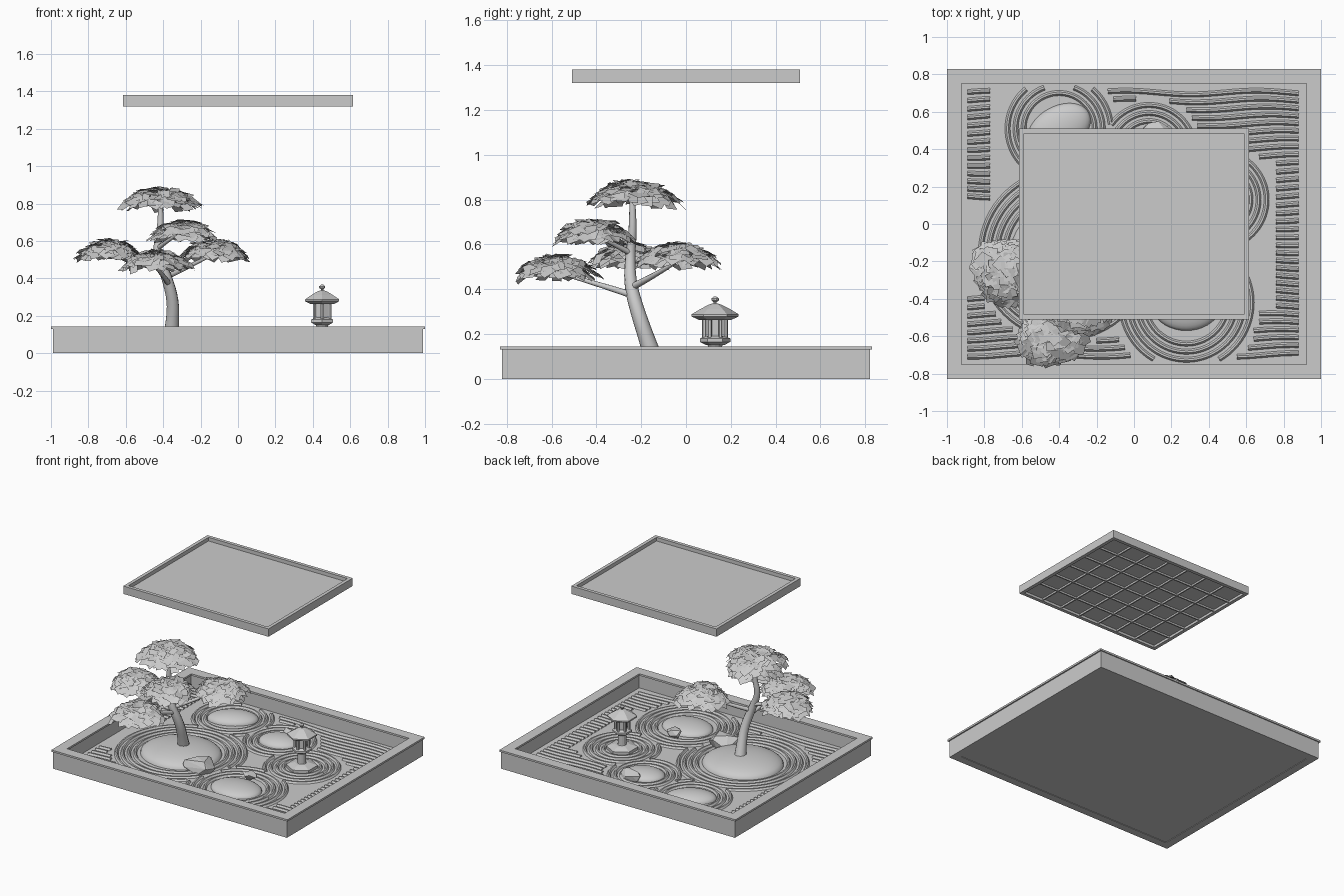
import bpy, bmesh, math, random
from mathutils import Vector, Matrix, noise

if "Cube" in bpy.data.objects:
    bpy.data.objects.remove(bpy.data.objects["Cube"])

random.seed(4)
SAND = 0.03


def finish(name, bm, smooth=False, recalc=True):
    if recalc:
        bmesh.ops.recalc_face_normals(bm, faces=bm.faces)
    me = bpy.data.meshes.new(name)
    bm.to_mesh(me)
    bm.free()
    ob = bpy.data.objects.new(name, me)
    bpy.context.collection.objects.link(ob)
    if smooth:
        bpy.ops.object.select_all(action='DESELECT')
        bpy.context.view_layer.objects.active = ob
        ob.select_set(True)
        bpy.ops.object.shade_smooth_by_angle(angle=math.radians(40))
    return ob


def add_box(bm, x0, x1, y0, y1, z0, z1):
    m = Matrix.Translation(((x0 + x1) / 2, (y0 + y1) / 2, (z0 + z1) / 2)) @ \
        Matrix.Diagonal((x1 - x0, y1 - y0, z1 - z0, 1))
    bmesh.ops.create_cube(bm, size=1, matrix=m)


def frame(name, hx, hy, w, z0, z1):
    # side rails run full depth, front and back rails sit between them
    bm = bmesh.new()
    for s in (-1, 1):
        a, b = sorted((s * hx, s * (hx - w)))
        add_box(bm, a, b, -hy, hy, z0, z1)
        a, b = sorted((s * hy, s * (hy - w)))
        add_box(bm, -hx + w, hx - w, a, b, z0, z1)
    return finish(name, bm)


# Tray with overhanging rim and sand bed
frame("tray_walls", 0.99, 0.822, 0.06, 0, 0.13)
frame("tray_rim", 1.0, 0.83, 0.078, 0.13, 0.144)
bm = bmesh.new()
add_box(bm, -0.93, 0.93, -0.762, 0.762, 0.004, SAND)
finish("sand_bed", bm)

# Hanging light panel: frame, sheet and lattice underneath
frame("canopy_frame", 0.615, 0.51, 0.026, 1.32, 1.38)
bm = bmesh.new()
add_box(bm, -0.589, 0.589, -0.484, 0.484, 1.338, 1.352)
finish("canopy_sheet", bm)
bm = bmesh.new()
for i in range(1, 7):
    x = -0.589 + 1.178 * i / 7
    add_box(bm, x - 0.005, x + 0.005, -0.484, 0.484, 1.325, 1.338)
for i in range(1, 6):
    y = -0.484 + 0.968 * i / 6
    add_box(bm, -0.589, 0.589, y - 0.005, y + 0.005, 1.325, 1.338)
finish("canopy_lattice", bm)

# Mounds: x, y, half sizes, turn, height
mounds = [(-0.37, -0.16, 0.29, 0.27, 0.0, 0.075), (-0.40, 0.51, 0.18, 0.12, 0.5, 0.055),
          (0.08, 0.39, 0.15, 0.12, 0.2, 0.05), (0.28, -0.42, 0.19, 0.15, 0.0, 0.05)]
for n, (cx, cy, rx, ry, turn, h) in enumerate(mounds):
    bm = bmesh.new()
    rings, seg, rot = 8, 40, Matrix.Rotation(turn, 3, 'Z')
    grid = []
    for i in range(rings):
        t = math.pi / 2 * i / rings
        grid.append([bm.verts.new(rot @ Vector((rx * math.cos(t) * math.cos(a), ry * math.cos(t) * math.sin(a),
                     h * math.sin(t))) + Vector((cx, cy, SAND)))
                     for a in [math.tau * k / seg for k in range(seg)]])
    top = bm.verts.new((cx, cy, SAND + h))
    for i in range(rings):
        for k in range(seg):
            j = (k + 1) % seg
            if i < rings - 1:
                bm.faces.new((grid[i][k], grid[i][j], grid[i + 1][j], grid[i + 1][k]))
            else:
                bm.faces.new((grid[i][k], grid[i][j], top))
    finish(f"mound_{n + 1}", bm, True)

# Raked sand: concentric rings plus wavy lines, clipped against each other
centres = [(-0.37, -0.16, 0.32, 4), (-0.40, 0.51, 0.19, 3), (0.08, 0.39, 0.16, 3),
           (0.28, -0.42, 0.22, 4), (0.45, 0.13, 0.13, 4)]
STEP = 0.043


def outer(c):
    return c[2] + STEP * (c[3] - 1)


def sweep_ridge(bm, pts):
    if len(pts) < 4:
        return
    rows = []
    for i, p in enumerate(pts):
        d = (pts[min(i + 1, len(pts) - 1)] - pts[max(i - 1, 0)]).normalized()
        s = Vector((-d.y, d.x, 0))
        rows.append([bm.verts.new(p + s * o + Vector((0, 0, z)))
                     for o, z in ((-0.014, 0), (-0.005, 0.013), (0.005, 0.013), (0.014, 0))])
    for a, b in zip(rows, rows[1:]):
        for k in range(3):
            bm.faces.new((a[k], b[k], b[k + 1], a[k + 1]))
    bm.faces.new(rows[0])
    bm.faces.new(rows[-1][::-1])


def sweep_allowed(bm, pts, allowed):
    run = []
    for p in pts:
        if allowed(p):
            run.append(p)
        else:
            sweep_ridge(bm, run)
            run = []
    sweep_ridge(bm, run)


bm = bmesh.new()
for n, c in enumerate(centres):
    others = [o for m, o in enumerate(centres) if m != n]

    def ring_ok(p):
        if abs(p.x) > 0.88 or abs(p.y) > 0.73:
            return False
        gap = math.dist(p[:2], c[:2]) - outer(c)
        return all(math.dist(p[:2], o[:2]) - outer(o) > gap and
                   math.dist(p[:2], o[:2]) > o[2] for o in others)
    for k in range(c[3]):
        r = c[2] + STEP * k
        pts = [Vector((c[0] + r * math.cos(a), c[1] + r * math.sin(a), SAND))
               for a in [math.tau * i / 72 for i in range(73)]]
        sweep_allowed(bm, pts, ring_ok)
finish("raked_rings", bm)


def line_ok(p):
    if p.x > 0.5 and -0.47 < p.y < 0.33 and p.x < 0.75:
        return False
    if p.x < -0.5 and p.y > -0.35 and (p.x > -0.75 or p.y < 0.13):
        return False
    return all(math.dist(p[:2], c[:2]) > outer(c) + 0.04 for c in centres)


bm = bmesh.new()
for k in range(34):
    y = -0.70 + k * 0.0425
    pts = [Vector((x, y + 0.010 * math.sin(9 * x + 0.25 * k), SAND))
           for x in [-0.89 + 0.03 * i for i in range(60)]]
    sweep_allowed(bm, pts, line_ok)
finish("raked_lines", bm)

# Rocks: faceted, flattened hulls
for n, (x, y, z, a, b, h) in enumerate([(-0.11, -0.31, 0.075, 0.12, 0.10, 0.06),
                                       (0.27, -0.25, 0.06, 0.06, 0.05, 0.038),
                                       (0.12, 0.49, 0.06, 0.085, 0.06, 0.045)]):
    bm = bmesh.new()
    for i in range(22):
        v = Vector([random.gauss(0, 1) for _ in range(3)]).normalized()
        bm.verts.new((x + a * v.x, y + b * v.y, z + h * max(-1, min(0.8, 1.3 * v.z))))
    res = bmesh.ops.convex_hull(bm, input=bm.verts)
    bmesh.ops.delete(bm, geom=[v for v in bm.verts if not v.link_faces], context='VERTS')
    finish(f"rock_{n + 1}", bm)

# Lantern: stacked six-sided profiles
LX, LY = 0.45, 0.13


def hex_part(name, profile, sides=6, x=LX, y=LY):
    bm = bmesh.new()
    rows = [[bm.verts.new((x + r * math.sin(a), y + r * math.cos(a), z))
             for a in [math.tau * k / sides for k in range(sides)]] for r, z in profile]
    for p, q in zip(rows, rows[1:]):
        for k in range(sides):
            j = (k + 1) % sides
            bm.faces.new((p[k], p[j], q[j], q[k]))
    bm.faces.new(rows[0])
    bm.faces.new(rows[-1])
    return finish(name, bm)


hex_part("lantern_base", [(0.11, SAND), (0.11, 0.052), (0.07, 0.065), (0.05, 0.07)])
hex_part("lantern_stem", [(0.036, 0.06), (0.03, 0.075), (0.03, 0.14), (0.036, 0.16)], 12)
hex_part("lantern_platform", [(0.04, 0.15), (0.068, 0.165), (0.068, 0.18), (0.045, 0.19)])
hex_part("lantern_core", [(0.034, 0.185), (0.034, 0.275)])
for k in range(6):
    a = math.tau * k / 6
    hex_part(f"lantern_post_{k + 1}", [(0.010, 0.185), (0.010, 0.275)], 6,
             LX + 0.048 * math.sin(a), LY + 0.048 * math.cos(a))
hex_part("lantern_roof", [(0.07, 0.262), (0.105, 0.278), (0.105, 0.288), (0.065, 0.312),
                          (0.03, 0.33), (0.012, 0.336)])
hex_part("lantern_finial", [(0.007, 0.33), (0.007, 0.342), (0.017, 0.35), (0.017, 0.358), (0.006, 0.367)], 10)


# Tree trunk and branches
def limb(name, pts):
    cu = bpy.data.curves.new(name, 'CURVE')
    cu.dimensions, cu.bevel_depth, cu.bevel_resolution = '3D', 1.0, 3
    cu.use_fill_caps = True
    sp = cu.splines.new('NURBS')
    sp.points.add(len(pts) - 1)
    for p, (x, y, z, r) in zip(sp.points, pts):
        p.co, p.radius = (x, y, z, 1), r
    sp.use_endpoint_u, sp.order_u, sp.resolution_u = True, 3, 4
    ob = bpy.data.objects.new(name, cu)
    bpy.context.collection.objects.link(ob)


limb("trunk", [(-0.36, -0.14, 0.07, 0.045), (-0.352, -0.165, 0.15, 0.037), (-0.345, -0.21, 0.28, 0.033),
               (-0.385, -0.25, 0.42, 0.029), (-0.44, -0.25, 0.55, 0.022), (-0.41, -0.235, 0.67, 0.018),
               (-0.415, -0.24, 0.80, 0.013)])
limb("branch_front", [(-0.37, -0.23, 0.37, 0.016), (-0.40, -0.38, 0.42, 0.012), (-0.45, -0.56, 0.47, 0.007)])
limb("branch_right", [(-0.38, -0.24, 0.41, 0.016), (-0.27, -0.14, 0.46, 0.012), (-0.13, -0.03, 0.53, 0.007)])
limb("branch_left", [(-0.40, -0.24, 0.46, 0.015), (-0.52, -0.25, 0.49, 0.011), (-0.68, -0.25, 0.54, 0.007)])
limb("branch_upper", [(-0.43, -0.245, 0.56, 0.014), (-0.38, -0.32, 0.60, 0.010), (-0.30, -0.42, 0.65, 0.006)])

# Foliage pads: overlapping leaf cards on shallow domes
pads = [("top", -0.42, -0.24, 0.785, 0.20, 0.09), ("upper", -0.29, -0.42, 0.62, 0.165, 0.08),
        ("left", -0.69, -0.25, 0.515, 0.165, 0.08), ("right", -0.12, -0.03, 0.515, 0.17, 0.08),
        ("front", -0.44, -0.58, 0.46, 0.175, 0.08)]
for name, cx, cy, cz, r, h in pads:
    bm = bmesh.new()
    for i in range(170):
        q, a = math.sqrt((i + 0.5) / 170), i * 2.39996
        rim = 1 + 0.1 * math.sin(3 * a + cx * 9)
        pos = Vector((cx + r * rim * q * math.cos(a), cy + r * rim * q * math.sin(a),
                      cz + h * (1 - q ** 2.5) + random.uniform(-0.012, 0.012)))
        nrm = Vector((q ** 2 * math.cos(a) + random.uniform(-.35, .35),
                      q ** 2 * math.sin(a) + random.uniform(-.35, .35), 1.2))
        m = Matrix.Translation(pos) @ nrm.to_track_quat('Z', 'Y').to_matrix().to_4x4() @ \
            Matrix.Rotation(random.uniform(0, math.tau), 4, 'Z')
        w, d = random.uniform(0.025, 0.037), random.uniform(0.02, 0.03)
        bm.faces.new([bm.verts.new(m @ Vector((sx * w, sy * d, 0)))
                      for sx, sy in ((-1, -1), (1, -1), (1, 1), (-1, 1))])
    finish(f"foliage_{name}", bm, recalc=False)
